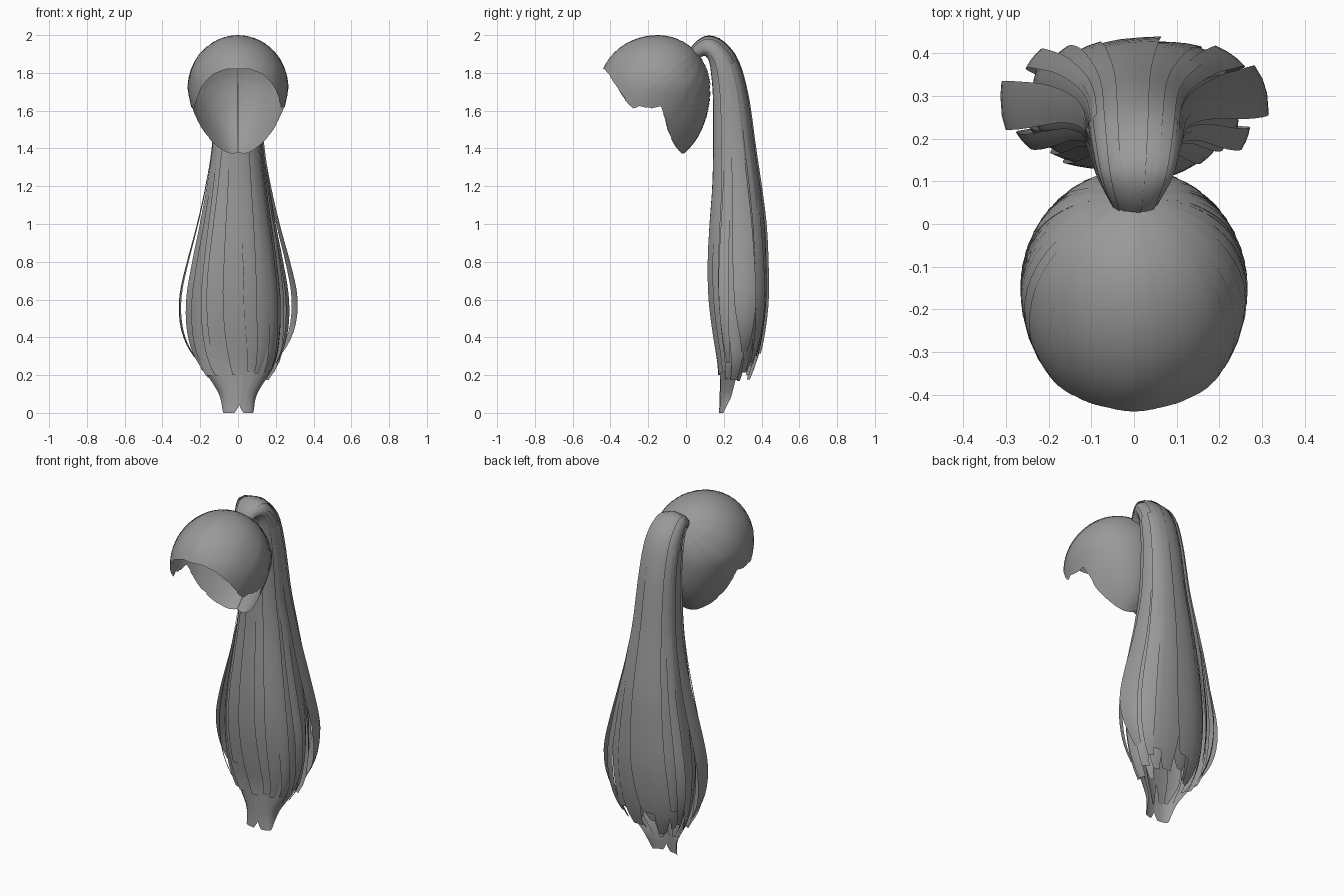
import bpy, math, random
from mathutils import Vector

if "Cube" in bpy.data.objects:
    bpy.data.objects.remove(bpy.data.objects["Cube"])

random.seed(4)
TAU = 2 * math.pi
hair = bpy.data.materials.new("grey_hair")
hair.diffuse_color = (0.32, 0.32, 0.32, 1)
hair.use_nodes = True
hair.node_tree.nodes["Principled BSDF"].inputs["Base Color"].default_value = hair.diffuse_color


def spline(rows, s):
    """Smooth interpolation through a list of equal-length rows."""
    i = min(int(s), len(rows) - 2)
    f = s - i
    a, b, c, d = (rows[max(0, min(len(rows) - 1, i + k))] for k in (-1, 0, 1, 2))
    return [0.5 * (2*q + (r-p)*f + (2*p-5*q+4*r-t)*f*f + (3*q-p-3*r+t)*f**3)
            for p, q, r, t in zip(a, b, c, d)]


def strips(name, sheets):
    """Join grids of points (rows of columns) into one smooth mesh."""
    verts, faces = [], []
    for rows in sheets:
        base, w = len(verts), len(rows[0])
        for r in rows:
            verts += r
        for i in range(len(rows) - 1):
            for j in range(w - 1):
                a = base + i * w + j
                faces.append((a, a + w, a + w + 1, a + 1))
    mesh = bpy.data.meshes.new(name)
    mesh.from_pydata(verts, [], faces)
    mesh.materials.append(hair)
    for p in mesh.polygons:
        p.use_smooth = True
    ob = bpy.data.objects.new(name, mesh)
    bpy.context.collection.objects.link(ob)
    return ob


# ---- Scalp cap: locks combed from the hairline back to the tie ----
CY, CZ = -0.15, 1.72


def to_unit(y, z):
    v = (y - CY) / (0.31 if y < CY else 0.28)
    w = (z - CZ) / (0.28 if z > CZ else 0.40)
    return Vector((math.sqrt(max(0, 1 - v*v - w*w)), v, w)).normalized()


def from_unit(d, k=1):
    # the sides draw in towards the nape
    narrow = 1 - 0.36 * max(0, -d.z) * max(0, min(1, 0.5 + d.y))
    return Vector((0.267 * d.x * k * narrow,
                   CY + d.y * k * (0.31 if d.y < 0 else 0.28),
                   CZ + d.z * k * (0.28 if d.z > 0 else 0.40)))


# hairline in side view, from forehead to nape
hairline = [(-.442, 1.82), (-.43, 1.82), (-.405, 1.79), (-.36, 1.72), (-.32, 1.655),
            (-.28, 1.612), (-.235, 1.625), (-.19, 1.612), (-.135, 1.625), (-.11, 1.56),
            (-.10, 1.50), (-.06, 1.42), (-.025, 1.375), (-.01, 1.39)]
edge = [to_unit(y, z) for y, z in hairline]
edge[0].x = edge[-1].x = 0
root = to_unit(0.055, 1.905)
root.x = 0
root.normalize()


def cap_lock(side, s0, s1, cols=5, rows=16):
    lift = random.uniform(0.006, 0.014)
    end = len(edge) - 1
    reach = random.uniform(0.992, 1.005) if 3 < s0 < end - 2 else 1
    if s1 > end:
        lift = 0
    sheet = []
    for i in range(rows + 1):
        t = 0.04 + (reach - 0.04) * i / rows
        row = []
        for j in range(cols):
            f = j / (cols - 1)
            s = min(s0 + (s1 - s0) * f, end)
            k = int(min(s, end - 1))
            tip = edge[k].lerp(edge[k + 1], s - k).normalized()
            ang = root.angle(tip)
            d = (root * math.sin((1 - t) * ang) + tip * math.sin(t * ang)) / math.sin(ang)
            # each lock tucks under its neighbour on one side
            p = from_unit(d, 1 - lift * f * math.sin(math.pi * min(1, t * 0.9)))
            p.x *= side
            row.append(p)
        sheet.append(row if side > 0 else row[::-1])
    return sheet


cap = []
for side in (1, -1):
    s = 0
    while s < len(edge) - 1:
        w = random.uniform(0.25, 0.5) if s < 3 else random.uniform(0.35, 0.75)
        cap.append(cap_lock(side, s, s + w + 0.2))
        s += w
strips("scalp_cap", cap)

# ---- Ponytail: stations of inner (y, z), outer (y, z), half width ----
tail = [(.06, 1.87, .015, 1.92, .05), (.085, 1.885, .055, 1.97, .07),
        (.105, 1.885, .12, 2.0, .092), (.12, 1.86, .20, 1.97, .105),
        (.13, 1.80, .28, 1.87, .115), (.14, 1.66, .335, 1.68, .122),
        (.14, 1.4, .375, 1.4, .14), (.135, 1.2, .405, 1.2, .168),
        (.12, 1.0, .43, 1.0, .20), (.11, .8, .44, .8, .232),
        (.115, .6, .44, .6, .255), (.14, .4, .415, .4, .25),
        (.165, .25, .375, .25, .215), (.17, .1, .31, .1, .115),
        (.17, 0, .25, 0, .095)]


def tail_point(s, ang, k):
    iy, iz, oy, oz, rx = spline(tail, s)
    c, n = math.cos(ang), math.sin(ang)
    # section grows squarer lower down
    e = 1 - 0.17 * min(1, s / 8)
    c = math.copysign(abs(c) ** e, c) * k
    n = math.copysign(abs(n) ** e, n) * k
    return Vector((rx * c, (iy + oy) / 2 + (oy - iy) / 2 * n,
                   (iz + oz) / 2 + (oz - iz) / 2 * n))


def tail_lock(ang, width, k, s0, s1, flare=0, tuck=0.1, cols=5, rows=34, tip=0.5):
    sway = random.uniform(-0.15, 0.15)
    sheet = []
    for i in range(rows + 1):
        t = i / rows
        s = s0 + (s1 - s0) * t
        w = width * (1 - (1 - tip) * max(0, (t - 0.8) / 0.2) ** 1.5)
        row = []
        for j in range(cols):
            f = j / (cols - 1)
            a = ang + sway * t * t + w * (f - 0.5)
            kk = k * (1 - tuck * f) * (1 + flare * math.sin(math.pi * t ** 3))
            row.append(tail_point(s, a, kk))
        sheet.append(row)
    return sheet


# outer locks wrap the whole tail with ragged ends
outer, count = [], 20
for n in range(count):
    outer.append(tail_lock(TAU * n / count, TAU / count * random.uniform(1.5, 2.0),
                           random.uniform(0.94, 1.03), 0, random.uniform(11.2, 12.5)))
strips("ponytail_outer_locks", outer)

# inner locks hang lower, most of all on the front side
inner = []
for n in range(13):
    a = TAU * n / 13 + 0.2
    low = 12.8 - 0.45 * math.sin(a)
    inner.append(tail_lock(a, 0.55, random.uniform(0.7, 0.9), 8.5,
                           random.uniform(low - 0.5, low), rows=20))
strips("ponytail_inner_locks", inner)

# paired locks reach the lowest point
strips("ponytail_tip_locks", [tail_lock(a, 1.65, 0.88, 9.5, 14, tuck=0, tip=0.6)
                              for a in (math.pi * 1.25, math.pi * 1.75)])

# loose locks bow out at both sides
strips("loose_side_locks", [tail_lock(a, w, 1.0, 4, e, fl, 0.03, 4)
                            for a, w, e, fl in ((0.1, .5, 11.5, .24), (-.35, .3, 11.9, .12),
                                                (0.6, .4, 11.9, .12),
                                                (math.pi - .05, .45, 11.7, .24),
                                                (math.pi + .4, .25, 12, .12),
                                                (math.pi - .6, .3, 11.9, .12))])
